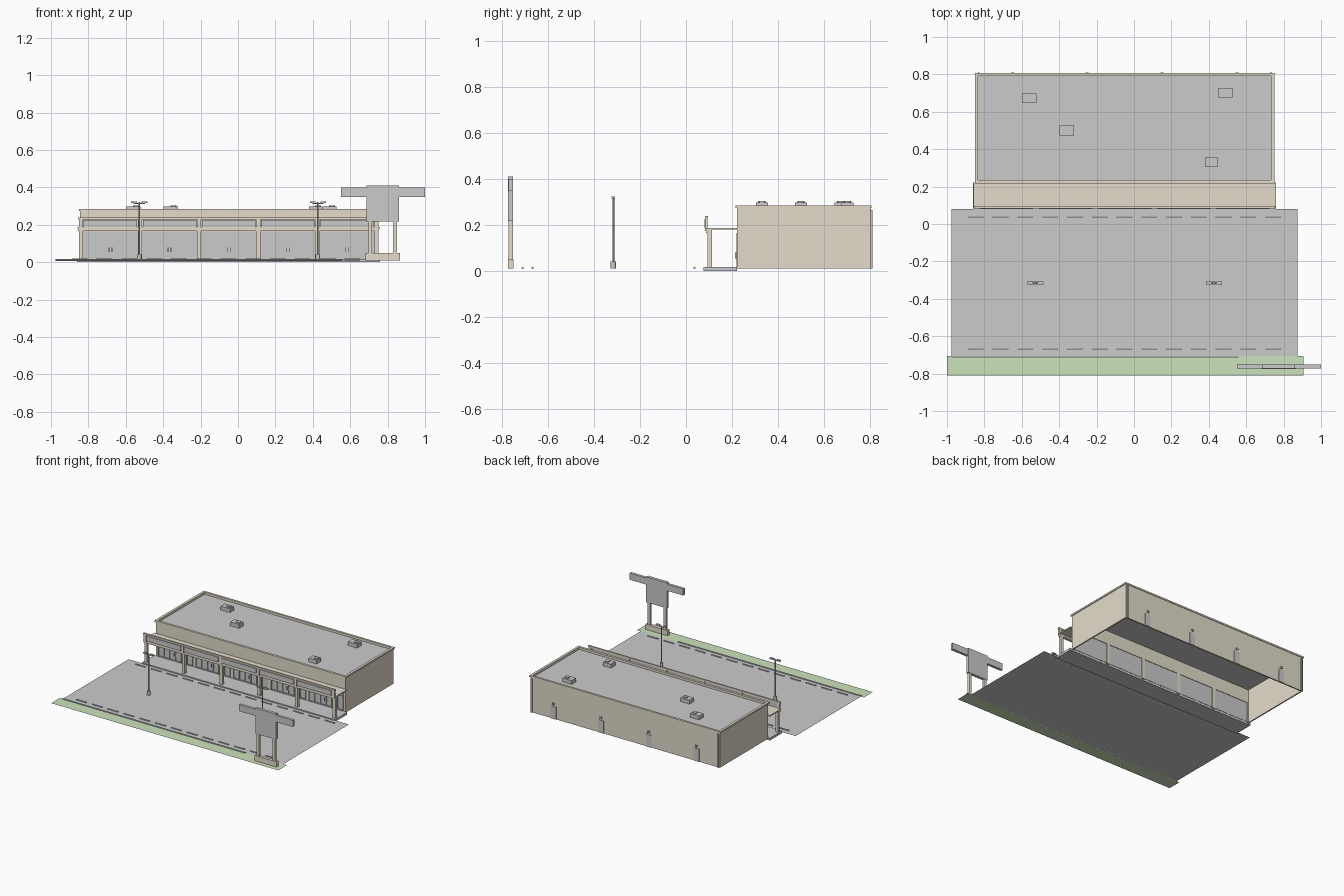
import bpy, bmesh, math
from mathutils import Matrix, Vector

if "Cube" in bpy.data.objects:
    bpy.data.objects.remove(bpy.data.objects["Cube"])


def paint(name, rgb):
    m = bpy.data.materials.new(name)
    m.diffuse_color = (*rgb, 1)
    m.use_nodes = True
    m.node_tree.nodes["Principled BSDF"].inputs["Base Color"].default_value = m.diffuse_color
    return m


BEIGE = paint("beige", (0.78, 0.72, 0.60))
GREEN = paint("grass", (0.60, 0.76, 0.50))


def finish(name, bm, mat=None):
    me = bpy.data.meshes.new(name)
    bm.to_mesh(me)
    bm.free()
    ob = bpy.data.objects.new(name, me)
    bpy.context.collection.objects.link(ob)
    if mat:
        me.materials.append(mat)
    return ob


def boxes(name, spans, mat=None):
    """One object made of boxes, each (x0, x1, y0, y1, z0, z1)."""
    bm = bmesh.new()
    for x0, x1, y0, y1, z0, z1 in spans:
        mid = Vector((x0 + x1, y0 + y1, z0 + z1)) / 2
        size = Matrix.Diagonal((x1 - x0, y1 - y0, z1 - z0, 1))
        bmesh.ops.create_cube(bm, size=1, matrix=Matrix.Translation(mid) @ size)
    return finish(name, bm, mat)


def planes(name, rects, z, mat=None):
    """One object made of flat rectangles, each (x0, x1, y0, y1)."""
    bm = bmesh.new()
    for x0, x1, y0, y1 in rects:
        bm.faces.new([bm.verts.new((x, y, z)) for x, y in
                      ((x0, y0), (x1, y0), (x1, y1), (x0, y1))])
    return finish(name, bm, mat)


def rods(name, ends, r, sides=8, mat=None):
    """One object made of straight rods between pairs of points."""
    bm = bmesh.new()
    for a, b in ends:
        a, b = Vector(a), Vector(b)
        turn = (b - a).to_track_quat('Z', 'Y').to_matrix().to_4x4()
        bmesh.ops.create_cone(bm, cap_ends=True, segments=sides, radius1=r, radius2=r,
                              depth=(b - a).length, matrix=Matrix.Translation((a + b) / 2) @ turn)
    return finish(name, bm, mat)


G = 0.01  # ground level

# Ground: parking lot, grass verge, kerb, stall lines and wheel stops
planes("parking_lot", [(-0.975, 0.875, -0.705, 0.08)], G)
planes("grass_verge", [(-1.0, 0.905, -0.81, -0.705)], G, GREEN)
rods("kerb", [((-0.975, -0.71, 0.013), (0.56, -0.71, 0.013))], 0.005, 6)
stalls = [-0.912 + 0.1325 * i for i in range(14)]
planes("stall_lines", [(x - 0.003, x + 0.003, y0, y1) for x in stalls
                       for y0, y1 in ((-0.17, 0.06), (-0.69, -0.45))], G + 0.001)
rods("wheel_stops", [((x + 0.024, y, 0.014), (x + 0.108, y, 0.014))
                     for x in stalls[:-1] for y in (0.038, -0.667)], 0.005, 6)

# Raised walkway in front of the shops
boxes("walkway", [(-0.86, 0.76, 0.075, 0.222, 0, 0.018)])

# Building shell, open underneath, with five window bays at the front
X0, X1, Y0, Y1, H, T = -0.845, 0.745, 0.222, 0.802, 0.28, 0.01
bays = [-0.84 + 0.316 * i for i in range(6)]
shell = [(X0, X1, Y1 - T, Y1, G, H), (X0, X0 + T, Y0, Y1 - T, G, H),
         (X1 - T, X1, Y0, Y1 - T, G, H), (X0 + T, X1 - T, Y0, Y0 + T, 0.165, H)]
shell += [(max(x - 0.014, X0 + T), min(x + 0.014, X1 - T), Y0, Y0 + T, G, 0.165) for x in bays]
boxes("walls", shell, BEIGE)
boxes("parapet_cap", [(X0 - 0.006, X1 + 0.006, Y0 - 0.006, Y0 + 0.012, 0.274, 0.286),
                      (X0 - 0.006, X1 + 0.006, Y1 - 0.012, Y1 + 0.004, 0.274, 0.286),
                      (X0 - 0.006, X0 + 0.012, Y0 + 0.012, Y1 - 0.012, 0.274, 0.286),
                      (X1 - 0.012, X1 + 0.006, Y0 + 0.012, Y1 - 0.012, 0.274, 0.286)], BEIGE)
planes("roof", [(X0 + T, X1 - T, Y0 + T, Y1 - T)], 0.268)

# Shop fronts: glass, mullions, transoms and door handles
glass, frames, handles = [], [], []
for a, b in zip(bays, bays[1:]):
    a, b = a + 0.014, b - 0.014
    glass.append((a, b, 0.226, 0.228, 0.015, 0.165))
    for i in range(7):
        x = a + (b - a) * i / 6
        frames.append((x - 0.003, x + 0.003, 0.219, 0.226, 0.015, 0.165))
    for z in (0.018, 0.125, 0.158):
        frames.append((a, b, 0.220, 0.226, z, z + 0.006))
    m = (a + b) / 2
    handles += [(m + s - 0.002, m + s + 0.002, 0.214, 0.219, 0.055, 0.08) for s in (-0.008, 0.008)]
boxes("shop_glass", glass)
boxes("window_frames", frames)
boxes("door_handles", handles)

# Covered walk: posts, roof, beams and sign band
boxes("canopy_posts", [(x - 0.011, x + 0.011, 0.093, 0.114, 0.018, 0.18) for x in bays], BEIGE)
boxes("canopy_roof", [(-0.858, 0.758, 0.088, 0.222, 0.18, 0.188)], BEIGE)
boxes("canopy_beam", [(-0.855, 0.755, 0.088, 0.112, 0.166, 0.18)], BEIGE)
boxes("fascia_posts", [(x - 0.011, x + 0.011, 0.082, 0.094, 0.175, 0.234) for x in bays], BEIGE)
boxes("fascia_rail", [(-0.855, 0.755, 0.083, 0.095, 0.228, 0.24)], BEIGE)
boxes("fascia_panels", [(a + 0.015, b - 0.015, 0.08, 0.088, 0.188, 0.226)
                        for a, b in zip(bays, bays[1:])])

# Rear wall: doors, lamps and corner downpipes
rear = [-0.65 + 0.4 * i for i in range(4)]
boxes("rear_doors", [(x - 0.023, x + 0.023, Y1, Y1 + 0.004, G, 0.105) for x in rear])
boxes("rear_lamps", [(x - 0.008, x + 0.008, Y1, Y1 + 0.009, 0.118, 0.132) for x in rear])
boxes("downpipes", [(x - 0.006, x + 0.006, Y1, Y1 + 0.008, G, 0.265) for x in (-0.832, 0.732)])

# Rooftop units with a raised fan
units, fans = [], []
for x, y, w in ((-0.56, 0.672, 0.078), (-0.36, 0.5, 0.076), (0.488, 0.702, 0.076), (0.413, 0.33, 0.065)):
    units.append((x - w / 2, x + w / 2, y - 0.026, y + 0.026, 0.268, 0.297))
    fans.append(((x + 0.014, y, 0.297), (x + 0.014, y, 0.304)))
boxes("roof_units", units)
rods("roof_fans", fans, 0.016, 12)

# Parking lot lamps with two heads each
for i, x in enumerate((-0.528, 0.427)):
    y = -0.316
    rods(f"lamp_pole_{i}", [((x, y, 0.03), (x, y, 0.322))], 0.0045)
    rods(f"lamp_base_{i}", [((x, y, G), (x, y, 0.042))], 0.0115, 12)
    rods(f"lamp_arm_{i}", [((x - 0.03, y, 0.315), (x + 0.03, y, 0.315))], 0.003, 6)
    boxes(f"lamp_heads_{i}", [(x + s * 0.028 - 0.015, x + s * 0.028 + 0.015, y - 0.008, y + 0.008,
                               0.316, 0.325) for s in (-1, 1)])

# Roadside sign with side wings
sx, sy = 0.773, -0.762
boxes("sign_base", [(sx - 0.092, sx + 0.092, sy - 0.012, sy + 0.012, G, 0.05)], BEIGE)
boxes("sign_posts", [(sx + s * 0.066 - 0.01, sx + s * 0.066 + 0.01, sy - 0.009, sy + 0.009, 0.05, 0.22)
                     for s in (-1, 1)], BEIGE)
boxes("sign_body", [(sx - 0.087, sx + 0.087, sy - 0.011, sy + 0.011, 0.217, 0.41)])
boxes("sign_wings", [(0.55, sx - 0.087, sy - 0.01, sy + 0.01, 0.35, 0.4),
                     (sx + 0.087, 1.0, sy - 0.01, sy + 0.01, 0.35, 0.4)])
